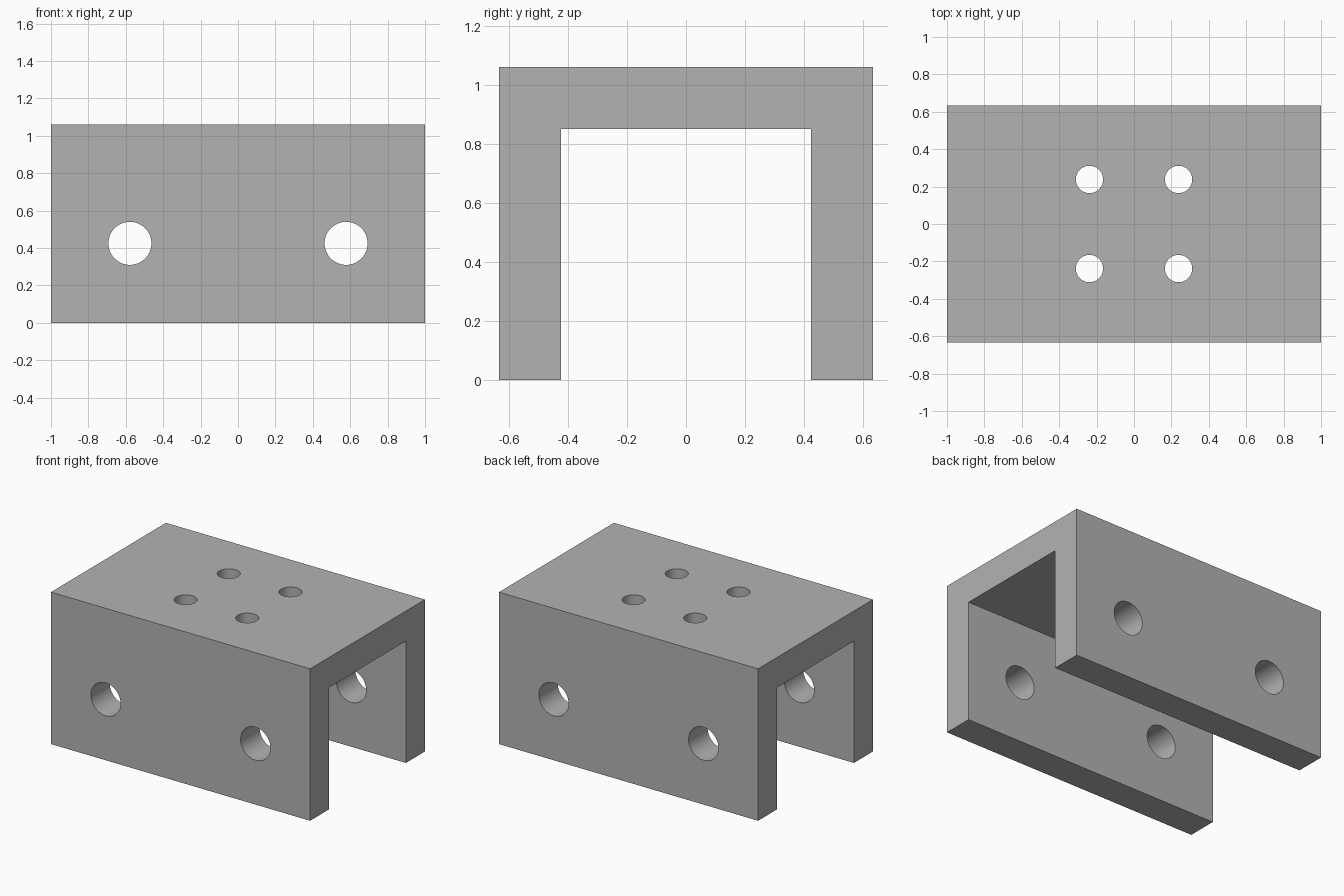
import bpy
import bmesh
from math import pi
from mathutils import Matrix, Vector

default = bpy.data.objects.get("Cube")
if default:
    bpy.data.objects.remove(default, do_unlink=True)

HALF_X, HALF_Y, HEIGHT, WALL = 1.0, 0.633, 1.06, 0.21
INNER_Y, INNER_Z = HALF_Y - WALL, HEIGHT - WALL

grey = bpy.data.materials.new("plain grey")
grey.use_nodes = True
colour = (0.45, 0.45, 0.45, 1)
grey.diffuse_color = colour
grey.node_tree.nodes["Principled BSDF"].inputs["Base Color"].default_value = colour


def add_object(name, bm):
    bmesh.ops.recalc_face_normals(bm, faces=bm.faces)
    mesh = bpy.data.meshes.new(name)
    bm.to_mesh(mesh)
    bm.free()
    mesh.materials.append(grey)
    obj = bpy.data.objects.new(name, mesh)
    bpy.context.collection.objects.link(obj)
    return obj


def add_drill(bm, centre, radius, depth, turn):
    bmesh.ops.create_cone(bm, cap_ends=True, segments=64, radius1=radius,
                          radius2=radius, depth=depth,
                          matrix=Matrix.Translation(centre) @ turn)


# Channel bracket: U-shaped end profile pushed along x
profile = [(-HALF_Y, 0), (-HALF_Y, HEIGHT), (HALF_Y, HEIGHT), (HALF_Y, 0),
           (INNER_Y, 0), (INNER_Y, INNER_Z), (-INNER_Y, INNER_Z), (-INNER_Y, 0)]
bm = bmesh.new()
end = bm.faces.new([bm.verts.new((-HALF_X, y, z)) for y, z in profile])
pushed = bmesh.ops.extrude_face_region(bm, geom=[end], use_keep_orig=True)
moved = [v for v in pushed["geom"] if isinstance(v, bmesh.types.BMVert)]
bmesh.ops.translate(bm, verts=moved, vec=Vector((2 * HALF_X, 0, 0)))
bracket = add_object("channel_bracket", bm)

# Drills: a pin hole pair through both walls, four bolt holes in the top
bm = bmesh.new()
for sx in (-1, 1):
    add_drill(bm, (sx * 0.578, 0, 0.425), 0.115, 2, Matrix.Rotation(pi / 2, 4, "X"))
    for sy in (-1, 1):
        add_drill(bm, (sx * 0.238, sy * 0.238, HEIGHT), 0.073, 0.8, Matrix())
drills = add_object("hole_cutter", bm)
drills.hide_render = True

# Cut the holes, then discard the cutter
cut = bracket.modifiers.new("holes", "BOOLEAN")
cut.operation = "DIFFERENCE"
cut.solver = "EXACT"
cut.object = drills
bpy.ops.object.select_all(action="DESELECT")
bracket.select_set(True)
bpy.context.view_layer.objects.active = bracket
bpy.ops.object.modifier_apply(modifier=cut.name)
bpy.data.objects.remove(drills, do_unlink=True)

# Smooth hole walls, sharp edges
bpy.ops.object.shade_smooth_by_angle(angle=pi / 6)
